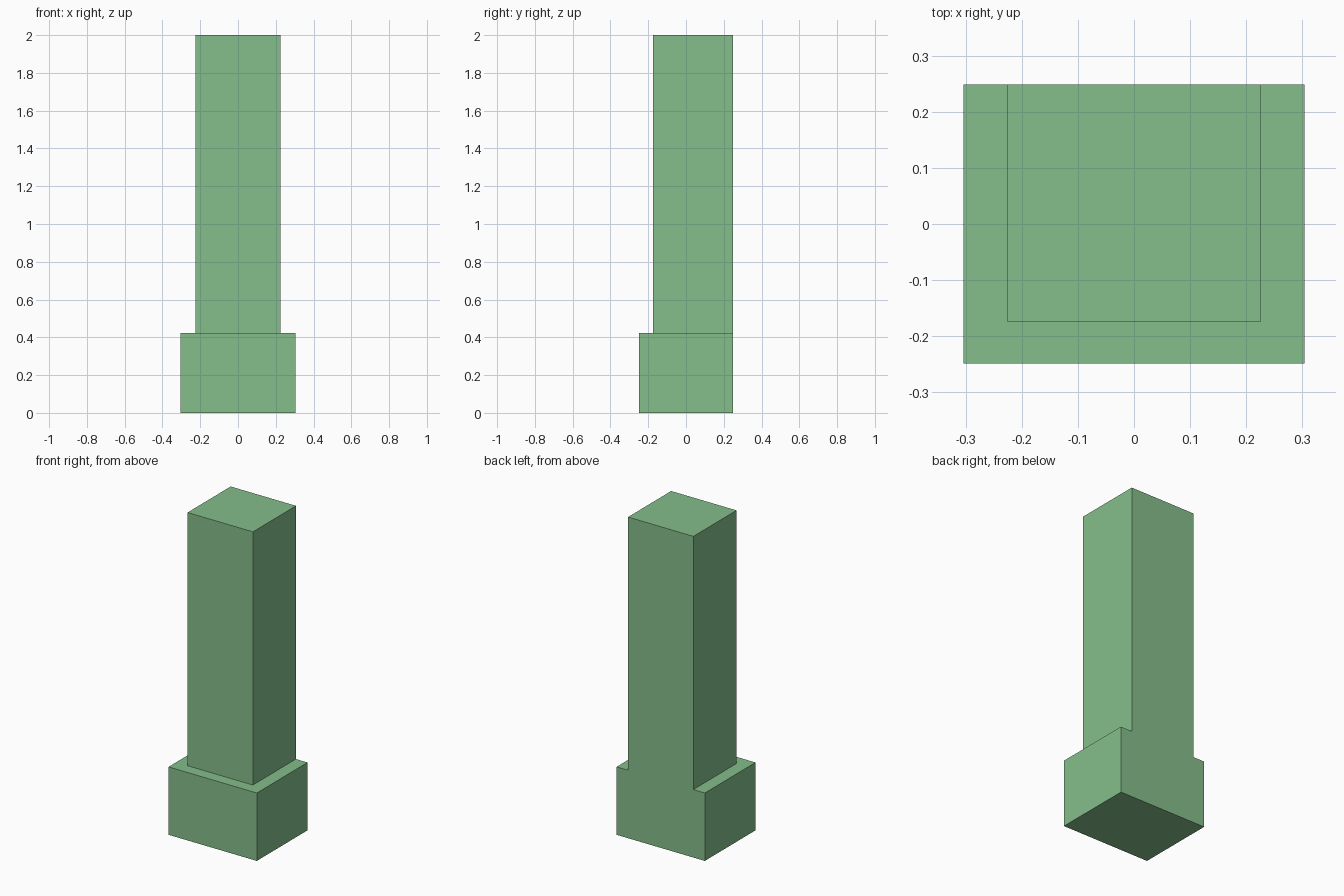
import bpy
import bmesh
from mathutils import Vector

cube = bpy.data.objects.get("Cube")
if cube:
    bpy.data.objects.remove(cube, do_unlink=True)

# Single flat colour
green = bpy.data.materials.new("soft_green")
green.use_nodes = True
colour = (0.235, 0.515, 0.258, 1.0)
green.diffuse_color = colour
bsdf = next(n for n in green.node_tree.nodes if n.type == 'BSDF_PRINCIPLED')
bsdf.inputs["Base Color"].default_value = colour
bsdf.inputs["Roughness"].default_value = 0.8


def box(name, low, high):
    """Flat-faced box between two opposite corners."""
    low, high = Vector(low), Vector(high)
    bm = bmesh.new()
    bmesh.ops.create_cube(bm, size=1)
    bmesh.ops.scale(bm, vec=high - low, verts=bm.verts)
    bmesh.ops.translate(bm, vec=(low + high) / 2, verts=bm.verts)
    mesh = bpy.data.meshes.new(name)
    bm.to_mesh(mesh)
    bm.free()
    mesh.materials.append(green)
    obj = bpy.data.objects.new(name, mesh)
    bpy.context.collection.objects.link(obj)
    return obj


base_top = 0.423
back = 0.249

# Wide plinth
box("base", (-0.304, -back, 0), (0.304, back, base_top))

# Tall shaft, flush with the back of the plinth
box("shaft", (-0.225, -0.175, base_top), (0.225, back, 2))
